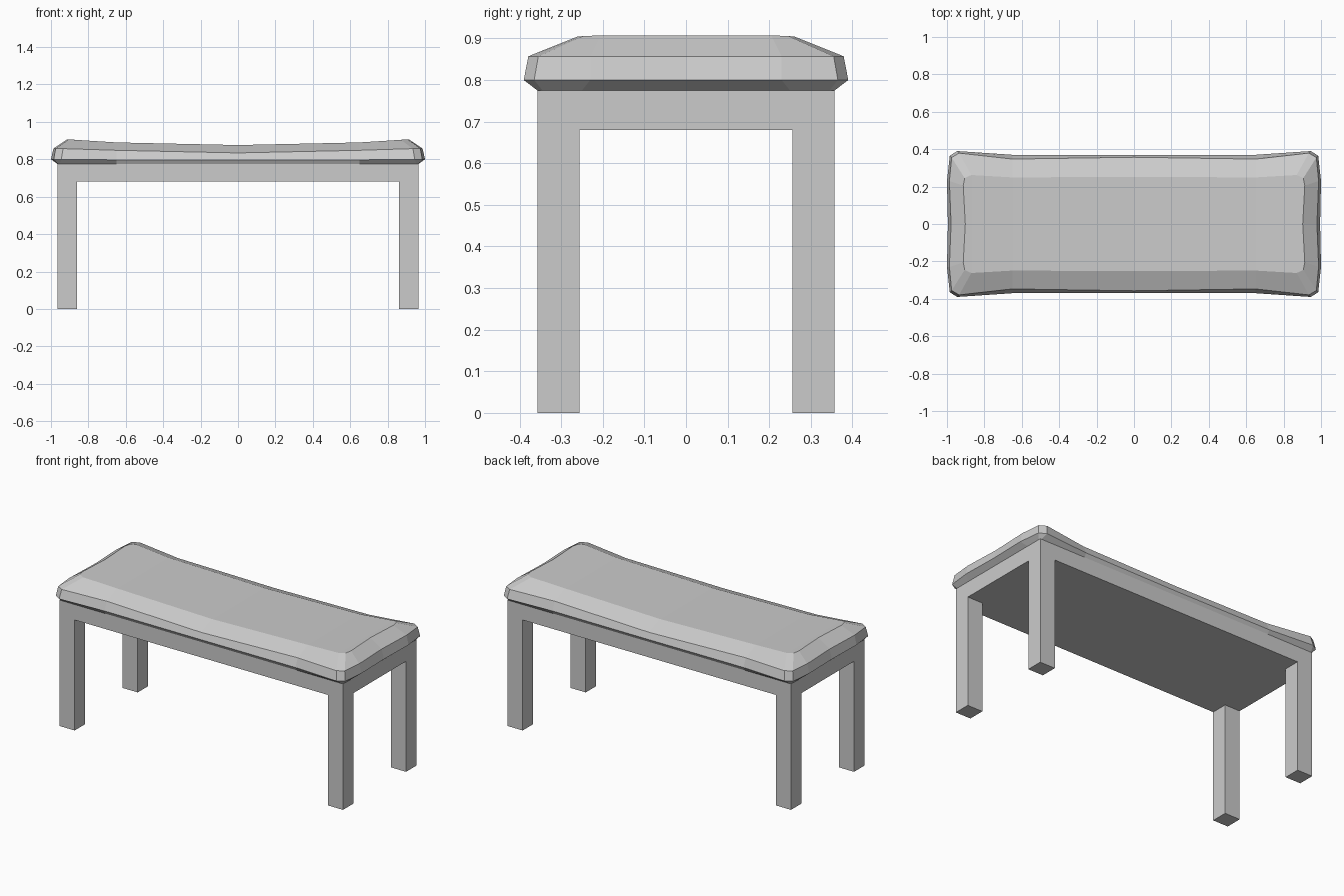
import bpy, bmesh

if "Cube" in bpy.data.objects:
    bpy.data.objects.remove(bpy.data.objects["Cube"])


def add_box(bm, x0, x1, y0, y1, z0, z1):
    v = [bm.verts.new((x, y, z)) for z in (z0, z1)
         for x, y in ((x0, y0), (x1, y0), (x1, y1), (x0, y1))]
    for f in ((3, 2, 1, 0), (4, 5, 6, 7), (0, 1, 5, 4),
              (1, 2, 6, 5), (2, 3, 7, 6), (3, 0, 4, 7)):
        bm.faces.new([v[i] for i in f])


def finish(bm, name):
    bmesh.ops.recalc_face_normals(bm, faces=bm.faces)
    me = bpy.data.meshes.new(name)
    bm.to_mesh(me)
    bm.free()
    ob = bpy.data.objects.new(name, me)
    bpy.context.collection.objects.link(ob)
    return ob


def full_ring(q):
    # mirror one quadrant (from the x axis to the y axis) into a closed ring
    half = q + [(-x, y, z) for x, y, z in q[-2::-1]]
    return half + [(x, -y, z) for x, y, z in half[-2:0:-1]]


# Frame slab under the cushion
bm = bmesh.new()
add_box(bm, -0.965, 0.965, -0.357, 0.357, 0.68, 0.775)
finish(bm, "seat_frame")

# Four square legs
for sx, side in ((-1, "left"), (1, "right")):
    for sy, end in ((-1, "front"), (1, "back")):
        bm = bmesh.new()
        x, y = sorted((sx * 0.862, sx * 0.965)), sorted((sy * 0.256, sy * 0.357))
        add_box(bm, *x, *y, 0, 0.68)
        finish(bm, f"{end}_{side}_leg")

# Cushion: quadrant outlines from the underside to the dished top
levels = [
    [(0.965, 0, 0.775), (0.965, 0.25, 0.775), (0.965, 0.345, 0.775),
     (0.955, 0.357, 0.775), (0.65, 0.357, 0.775), (0, 0.357, 0.775)],
    [(0.995, 0, 0.80), (1.0, 0.23, 0.80), (0.985, 0.365, 0.80),
     (0.945, 0.39, 0.80), (0.65, 0.37, 0.797), (0, 0.368, 0.795)],
    [(0.978, 0, 0.857), (0.987, 0.23, 0.857), (0.975, 0.355, 0.857),
     (0.935, 0.379, 0.857), (0.65, 0.347, 0.848), (0, 0.357, 0.834)],
    [(0.902, 0, 0.907), (0.913, 0.205, 0.907), (0.905, 0.245, 0.906),
     (0.87, 0.262, 0.904), (0.65, 0.249, 0.890), (0, 0.252, 0.876)],
]
bm = bmesh.new()
rings = [[bm.verts.new(p) for p in full_ring(q)] for q in levels]
n = len(rings[0])
for a, b in zip(rings, rings[1:]):
    for i in range(n):
        j = (i + 1) % n
        bm.faces.new((a[i], a[j], b[j], b[i]))
bm.faces.new(rings[0][::-1])
top = rings[-1]
for k in range(3, 7):
    bm.faces.new([top[i] for i in (k, k + 1, 19 - k, 20 - k)])
bm.faces.new([top[i] for i in (17, 18, 19, 0, 1, 2, 3)])
bm.faces.new(top[7:14])
finish(bm, "cushion")
